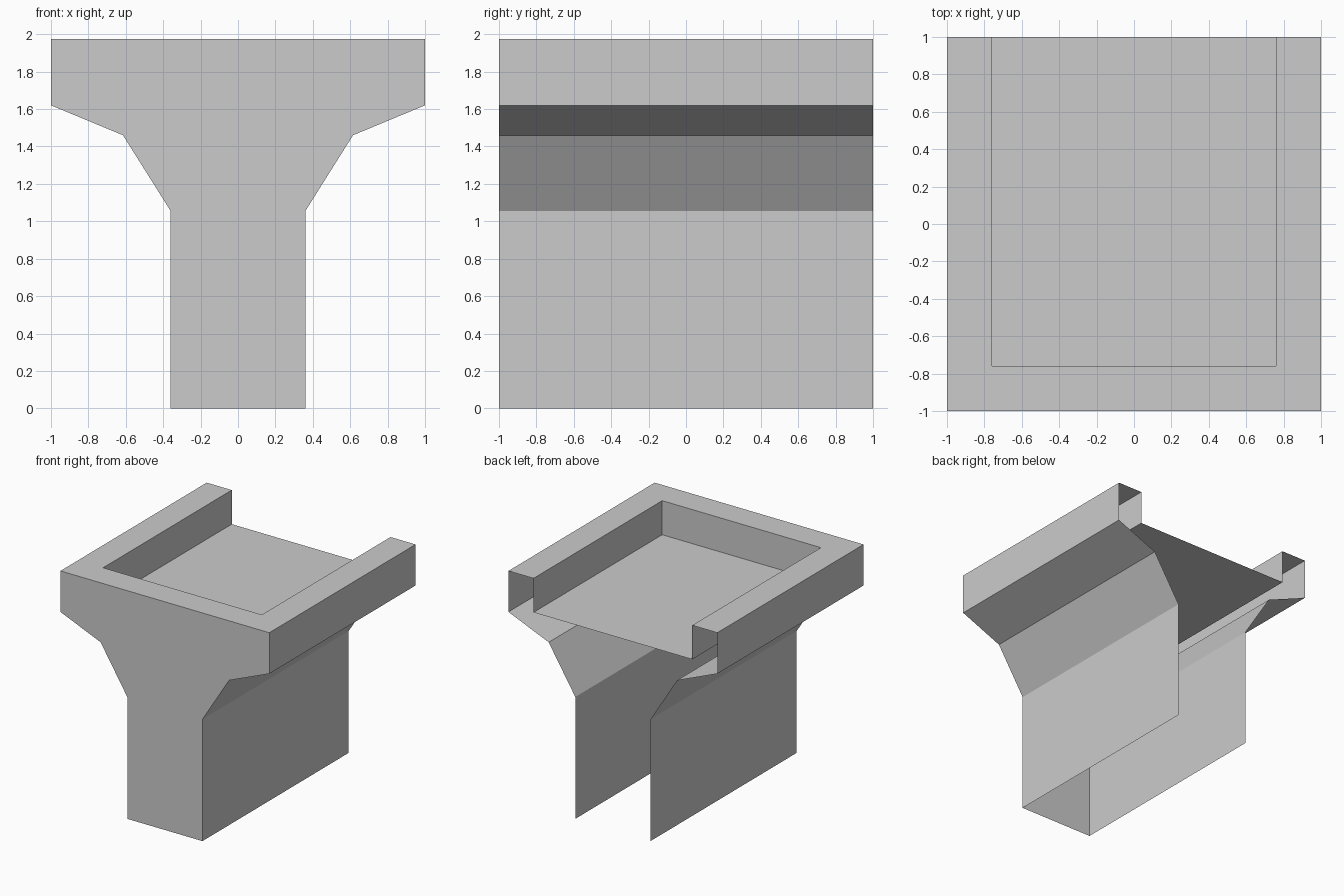
import bpy, bmesh

# Remove the default cube
cube = bpy.data.objects.get("Cube")
if cube:
    bpy.data.objects.remove(cube, do_unlink=True)

# Single concrete colour
concrete = bpy.data.materials.new("concrete_grey")
concrete.use_nodes = True
GREY = (0.6, 0.6, 0.6, 1)
concrete.diffuse_color = GREY
concrete.node_tree.nodes["Principled BSDF"].inputs["Base Color"].default_value = GREY

# Main dimensions
TOP, FLOOR = 1.975, 1.68
INNER = 0.76
OUTLINE = [(1, TOP), (1, 1.62), (0.615, 1.46), (0.36, 1.055), (0.36, 0)]


def make_part(name, faces):
    """Join flat polygons into one open sheet."""
    bm = bmesh.new()
    for points in faces:
        bm.faces.new([bm.verts.new(p) for p in points])
    bmesh.ops.remove_doubles(bm, verts=bm.verts, dist=0.0001)
    bmesh.ops.recalc_face_normals(bm, faces=bm.faces)
    mesh = bpy.data.meshes.new(name)
    bm.to_mesh(mesh)
    bm.free()
    mesh.materials.append(concrete)
    obj = bpy.data.objects.new(name, mesh)
    bpy.context.collection.objects.link(obj)
    return obj


def side_strips(s):
    """Side walls swept front to back along the outline."""
    return [[(s * ax, -1, az), (s * ax, 1, az), (s * bx, 1, bz), (s * bx, -1, bz)][::s]
            for (ax, az), (bx, bz) in zip(OUTLINE, OUTLINE[1:])]


# Pier shell: front panel and both sides, open at the back and below
front = [(-x, -1, z) for x, z in OUTLINE] + [(x, -1, z) for x, z in reversed(OUTLINE)]
make_part("pier_shell", [front] + side_strips(1) + side_strips(-1))

# Tray: U-shaped rim, inner walls and sunken floor, open at the back
rim = [(-1, -1), (1, -1), (1, 1), (INNER, 1), (INNER, -INNER),
       (-INNER, -INNER), (-INNER, 1), (-1, 1)]
inner = rim[3:7]
tray = [[(x, y, TOP) for x, y in rim], [(x, y, FLOOR) for x, y in reversed(inner)]]
for (ax, ay), (bx, by) in zip(inner, inner[1:]):
    tray.append([(ax, ay, TOP), (bx, by, TOP), (bx, by, FLOOR), (ax, ay, FLOOR)])
make_part("tray", tray)
